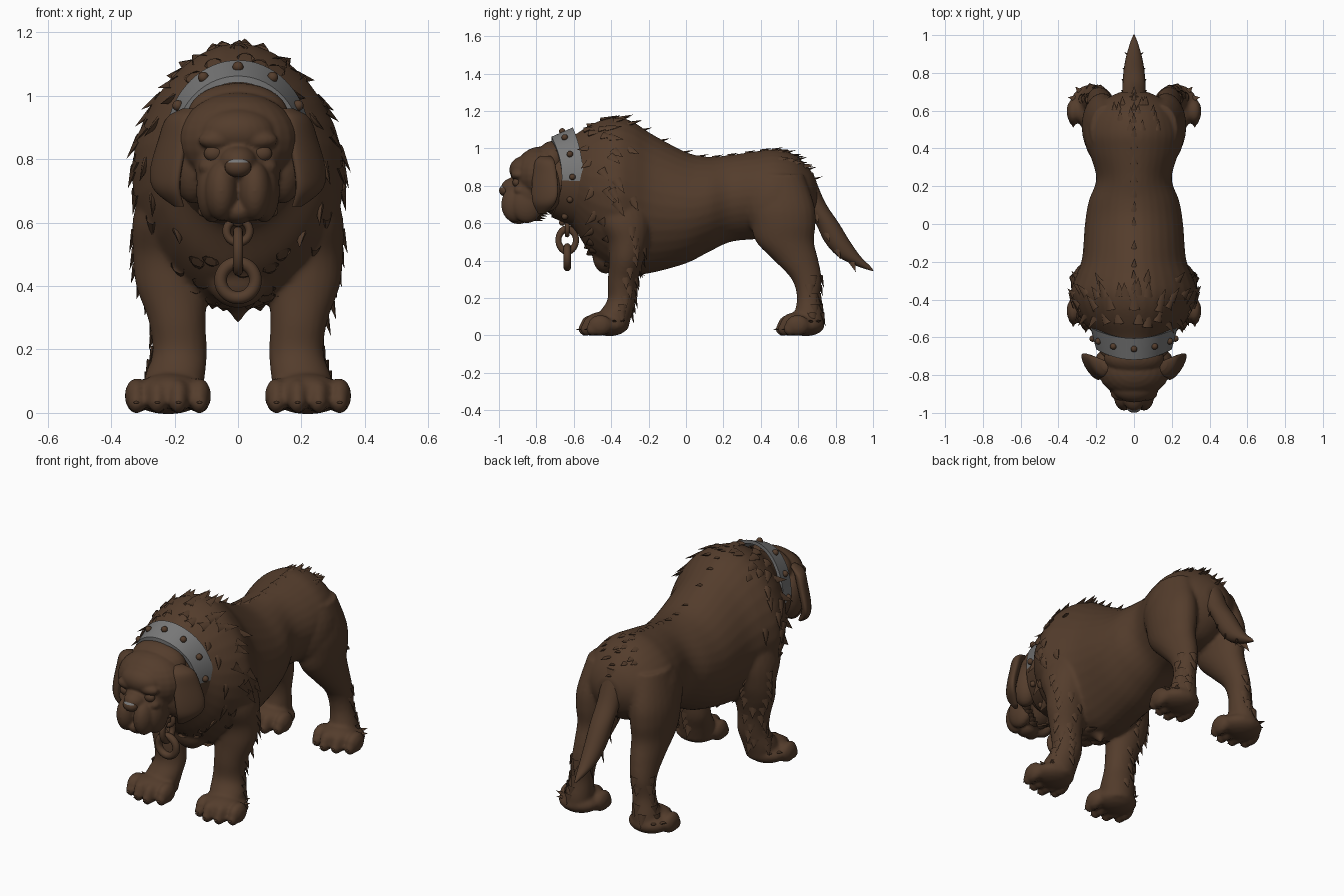
import bpy, bmesh, random
from math import sin, cos, pi, radians
from mathutils import Vector, Matrix

random.seed(4)
rnd = random.uniform
cube = bpy.data.objects.get("Cube")
if cube:
    bpy.data.objects.remove(cube, do_unlink=True)


def material(name, rgb):
    m = bpy.data.materials.new(name)
    m.use_nodes = True
    m.diffuse_color = (*rgb, 1)
    bsdf = m.node_tree.nodes["Principled BSDF"]
    bsdf.inputs["Base Color"].default_value = (*rgb, 1)
    bsdf.inputs["Roughness"].default_value = 0.8
    return m


BROWN = material("brown fur", (0.088, 0.046, 0.025))
GREY = material("grey metal", (0.19, 0.19, 0.19))


def finish(bm, name, voxel=0, smooth=3, mats=(BROWN,)):
    """Turn a bmesh into an object, optionally fusing its overlapping volumes."""
    bmesh.ops.recalc_face_normals(bm, faces=bm.faces)
    mesh = bpy.data.meshes.new(name)
    bm.to_mesh(mesh)
    bm.free()
    for m in mats:
        mesh.materials.append(m)
    mesh.shade_smooth()
    mesh.set_sharp_from_angle(angle=radians(50))
    obj = bpy.data.objects.new(name, mesh)
    bpy.context.collection.objects.link(obj)
    if voxel:
        fuse = obj.modifiers.new("fuse", 'REMESH')
        fuse.mode = 'VOXEL'
        fuse.voxel_size = voxel
        fuse.use_smooth_shade = True
        soft = obj.modifiers.new("soften", 'SMOOTH')
        soft.factor, soft.iterations = 0.5, smooth


def spline(keys, steps=6):
    """Catmull-Rom interpolation through rows of numbers."""
    pts = [keys[0], *keys, keys[-1]]
    out = []
    for p0, p1, p2, p3 in zip(pts, pts[1:], pts[2:], pts[3:]):
        for k in range(steps):
            t = k / steps
            out.append([b + t * (c - a + t * (2*a - 5*b + 4*c - d + t * (3*b - a - 3*c + d))) / 2
                        for a, b, c, d in zip(p0, p1, p2, p3)])
    return out + [list(keys[-1])]


def skin(bm, rings):
    loops = [[bm.verts.new(p) for p in ring] for ring in rings]
    n = len(loops[0])
    for a, b in zip(loops, loops[1:]):
        for i in range(n):
            bm.faces.new((a[i], a[(i + 1) % n], b[(i + 1) % n], b[i]))
    bm.faces.new(loops[0])
    bm.faces.new(loops[-1])


def limb(bm, keys, side=1, yaw=0, n=24):
    """Loft of level ellipses: x, y, z, half width, half depth."""
    rings = []
    for x, y, z, rx, ry in spline(keys):
        ring = []
        for i in range(n):
            u, v = rx * cos(2*pi*i/n), ry * sin(2*pi*i/n)
            ring.append((side * (x + u*cos(yaw) - v*sin(yaw)), y + u*sin(yaw) + v*cos(yaw), z))
        rings.append(ring)
    skin(bm, rings)


def blob(bm, centre, radii, side=1):
    c = Vector((centre[0] * side, centre[1], centre[2]))
    bmesh.ops.create_uvsphere(bm, u_segments=24, v_segments=14, radius=1,
                              matrix=Matrix.Translation(c) @ Matrix.Diagonal((*radii, 1)))


def tuft(bm, point, normal, flow, length=0.08, radius=0.02):
    """A flattened lock of fur lying along the flow and lifting off the surface."""
    n = Vector(normal).normalized()
    f = Vector(flow)
    z = ((f - n * f.dot(n)).normalized() + n * .28).normalized()
    x = z.cross(n).normalized()
    turn = Matrix((x * 1.3, z.cross(x) * .6, z)).transposed().to_4x4()
    bmesh.ops.create_cone(bm, segments=8, radius1=radius, radius2=0, depth=length,
                          matrix=Matrix.Translation(Vector(point) + z * length * .2) @ turn)


# Trunk sections: y, bottom, top, half width
TRUNK = spline([
    (-.76, .67, 1.0, .15), (-.68, .62, 1.03, .18), (-.6, .57, 1.07, .2), (-.52, .45, 1.12, .27),
    (-.44, .375, 1.155, .315), (-.36, .33, 1.165, .335), (-.28, .325, 1.14, .31), (-.18, .335, 1.075, .275),
    (0, .385, .98, .26), (.12, .445, .955, .24), (.24, .5, .965, .2), (.38, .515, .985, .235),
    (.48, .53, .995, .245), (.58, .55, .965, .215), (.66, .61, .89, .15), (.7, .68, .82, .07)])


def trunk_point(section, a):
    y, low, high, w = section
    s = sin(a)
    return Vector((w * cos(a) * (1 - .13*s*s), y, (low + high)/2 + (high - low)/2 * s))


FRONT = [(.18, -.34, .8, .1, .13), (.215, -.33, .62, .115, .14), (.213, -.31, .5, .118, .11),
         (.208, -.32, .4, .113, .093), (.192, -.338, .29, .09, .08), (.184, -.345, .19, .086, .076),
         (.2, -.38, .11, .095, .09), (.21, -.4, .03, .09, .09)]
HIND = [(.14, .5, .86, .09, .13), (.165, .51, .7, .105, .175), (.17, .52, .6, .106, .173),
        (.17, .53, .5, .095, .155), (.175, .59, .4, .08, .118), (.185, .645, .3, .066, .08),
        (.195, .655, .2, .062, .062), (.21, .655, .1, .075, .08), (.215, .65, .03, .075, .085)]
TAIL = [(0, .62, .87, .055, .06), (0, .65, .8, .064, .055), (0, .69, .7, .062, .06), (0, .755, .6, .06, .062),
        (0, .81, .5, .055, .068), (0, .875, .42, .042, .06), (0, .95, .37, .02, .035), (0, .998, .345, .004, .005)]


def toes(heel, reach):
    return [(.122 + .066 * k, heel - reach + .03 * abs(k - 1.3)) for k in range(4)]


PAWS = ((FRONT, toes(-.41, .1)), (HIND, toes(.635, .09)))

# Trunk, legs and paws fused into one skin
bm = bmesh.new()
skin(bm, [[trunk_point(s, 2*pi*i/32) for i in range(32)] for s in TRUNK])
for side in (1, -1):
    blob(bm, (.145, .475, .7), (.12, .17, .2), side)
    for keys, paw in PAWS:
        limb(bm, keys, side)
        heel = keys[-1][1]
        blob(bm, (.22, heel - .01, .052), (.115, .1, .056), side)
        blob(bm, (.215, heel - .05, .075), (.1, .09, .05), side)
        for x, y in paw:
            blob(bm, (x, y, .054), (.037, .065, .056), side)
            blob(bm, (x, y - .04, .034), (.027, .035, .036), side)
blob(bm, (0, -.43, .43), (.1, .07, .1))
limb(bm, [(0, -.34, .5, .2, .12), (0, -.33, .4, .11, .1), (0, -.3, .34, .045, .05), (0, -.28, .285, .005, .01)])
finish(bm, "body_and_legs", .011)

# Tail
bm = bmesh.new()
limb(bm, TAIL)
finish(bm, "tail")

# Head with brow, jowls and chin
bm = bmesh.new()
blob(bm, (0, -.775, .86), (.19, .145, .15))
blob(bm, (0, -.71, .94), (.16, .09, .1))
blob(bm, (0, -.86, .885), (.12, .085, .075))
blob(bm, (0, -.84, .77), (.135, .1, .15))
blob(bm, (0, -.91, .79), (.062, .08, .055))
blob(bm, (0, -.895, .635), (.055, .06, .04))
for side in (1, -1):
    blob(bm, (.14, -.74, .79), (.07, .08, .13), side)
    blob(bm, (.053, -.916, .7), (.052, .072, .095), side)
    blob(bm, (.082, -.85, .7), (.05, .085, .1), side)
    blob(bm, (.066, -.898, .86), (.06, .038, .03), side)
    blob(bm, (.085, -.885, .775), (.04, .035, .03), side)
finish(bm, "head", .007, 6)

for side, label in ((1, "left"), (-1, "right")):
    # Eye
    bm = bmesh.new()
    blob(bm, (.075, -.905, .818), (.032, .022, .026), side)
    finish(bm, label + "_eye")
    # Hanging ear
    bm = bmesh.new()
    limb(bm, [(.15, -.75, .96, .03, .02), (.185, -.755, .93, .06, .028), (.205, -.755, .86, .075, .028),
              (.228, -.755, .76, .082, .026), (.222, -.76, .7, .065, .024), (.185, -.77, .65, .022, .012)],
         side, radians(57))
    finish(bm, label + "_ear")

# Nose with a pale top
bm = bmesh.new()
blob(bm, (0, -.966, .775), (.042, .033, .032))
for f in bm.faces:
    c = f.calc_center_median()
    f.material_index = int(c.z > .789 and abs(c.x) < .03)
finish(bm, "nose", mats=(BROWN, GREY))


# Collar: a band bowed backwards at the sides
def collar_point(a, across, lift=0):
    r = lift + .015 * across
    return Vector(((.215 + r) * cos(a), -.662 + .055 * cos(a)**2 + .057 * across,
                   .847 + (.24 + r + .01 * across) * sin(a)))


bm = bmesh.new()
N = 72
loops = [[bm.verts.new(collar_point(2*pi*i/N, w, t))
          for w, t in ((-1, 0), (1, 0), (1, -.02), (-1, -.02))] for i in range(N)]
for i in range(N):
    a, b = loops[i], loops[(i + 1) % N]
    for k in range(4):
        f = bm.faces.new((a[k], a[(k + 1) % 4], b[(k + 1) % 4], b[k]))
        f.material_index = int(f.calc_center_median().z > .82)
finish(bm, "collar", mats=(BROWN, GREY))

# Studs around the collar
bm = bmesh.new()
for i in range(12):
    blob(bm, collar_point(pi/2 + 2*pi*i/12, 0, .004), (.017, .017, .017))
finish(bm, "collar_studs")

# Hanging chain: z, ring radius, tube radius, quarter turn
for name, z, ring, tube, turned in (("collar_loop", .573, .036, .013, 0), ("middle_link", .51, .047, .016, 1),
                                    ("lower_ring", .418, .055, .02, 0)):
    bpy.ops.mesh.primitive_torus_add(major_radius=ring, minor_radius=tube, major_segments=36, minor_segments=12,
                                     location=(0, -.635, z), rotation=(pi/2, 0, turned * pi/2))
    link = bpy.context.object
    link.name = name
    link.scale.y = 1.25 if turned else 1
    link.data.materials.append(BROWN)
    link.data.shade_smooth()

# Mane and rump fur
bm = bmesh.new()
for y, count in ((-.5, 20), (-.43, 16), (-.37, 30), (-.29, 8)):
    for i in range(count):
        a = 2*pi * (i + rnd(-.35, .35)) / count
        section = min(TRUNK, key=lambda s: abs(s[0] - y - rnd(-.02, .02)))
        back = -.7 if y < -.47 and abs(sin(a)) < .7 else .45
        tuft(bm, trunk_point(section, a), (cos(a), 0, sin(a)), (0, back, -.8 * cos(a)**2), rnd(.07, .1), .022)
for section in TRUNK[24::4]:
    tuft(bm, trunk_point(section, pi/2), (0, 0, 1), (rnd(-.2, .2), 1, 0), .06, .014)
rump = [s for s in TRUNK if .48 < s[0] < .64]
for i in range(14):
    a = rnd(.9, pi - .9)
    tuft(bm, trunk_point(random.choice(rump), a), (cos(a), .2, sin(a)), (0, 1, 0), .06, .015)
finish(bm, "body_fur")

# Fur on legs, paws, tail and head
bm = bmesh.new()
for side in (1, -1):
    for keys, paw in PAWS:
        for x, y, z, rx, ry in spline(keys, 2)[3:-2]:
            for a in (rnd(.1, .6), rnd(1.1, 1.9)):
                if z < .34 or keys is FRONT:
                    p = (side * (x + rx*cos(a)), y + ry*sin(a), z)
                    tuft(bm, p, (side*cos(a), sin(a), 0), (0, 0, -1), rnd(.05, .08), .02)
        x, y = keys[-1][:2]
        for a in (-.4, .2, .8):
            tuft(bm, (side * (x + .09*cos(a)), y + .06*sin(a), .07), (0, 0, 1), (side*cos(a), sin(a), 0), .07, .025)
        # Claws
        for x, y in paw:
            tuft(bm, (side * x, y - .06, .035), (0, -.5, 1), (side * (x - .2), -1, -.6), .04, .016)
    for x, y, z, rx, ry in spline(TAIL, 2)[3:-2:2]:
        tuft(bm, (side * rx * .7, y - ry*.5, z), (side, -.5, 0), (0, .5, -.8), .09, .02)
    for k in range(6):
        if k % 2 == 0:
            tuft(bm, (side * .03 * k, -.7, 1.03 - .003*k*k), (0, -.3, 1), (side * .08*k, .6, .5), .06)
        tuft(bm, (side * (.03 + .02*k), -.8 + .01*k, .62 + .012*k), (side*.3, 0, -1), (side*.3, .8, -.4), .06)
finish(bm, "limb_and_head_fur")
